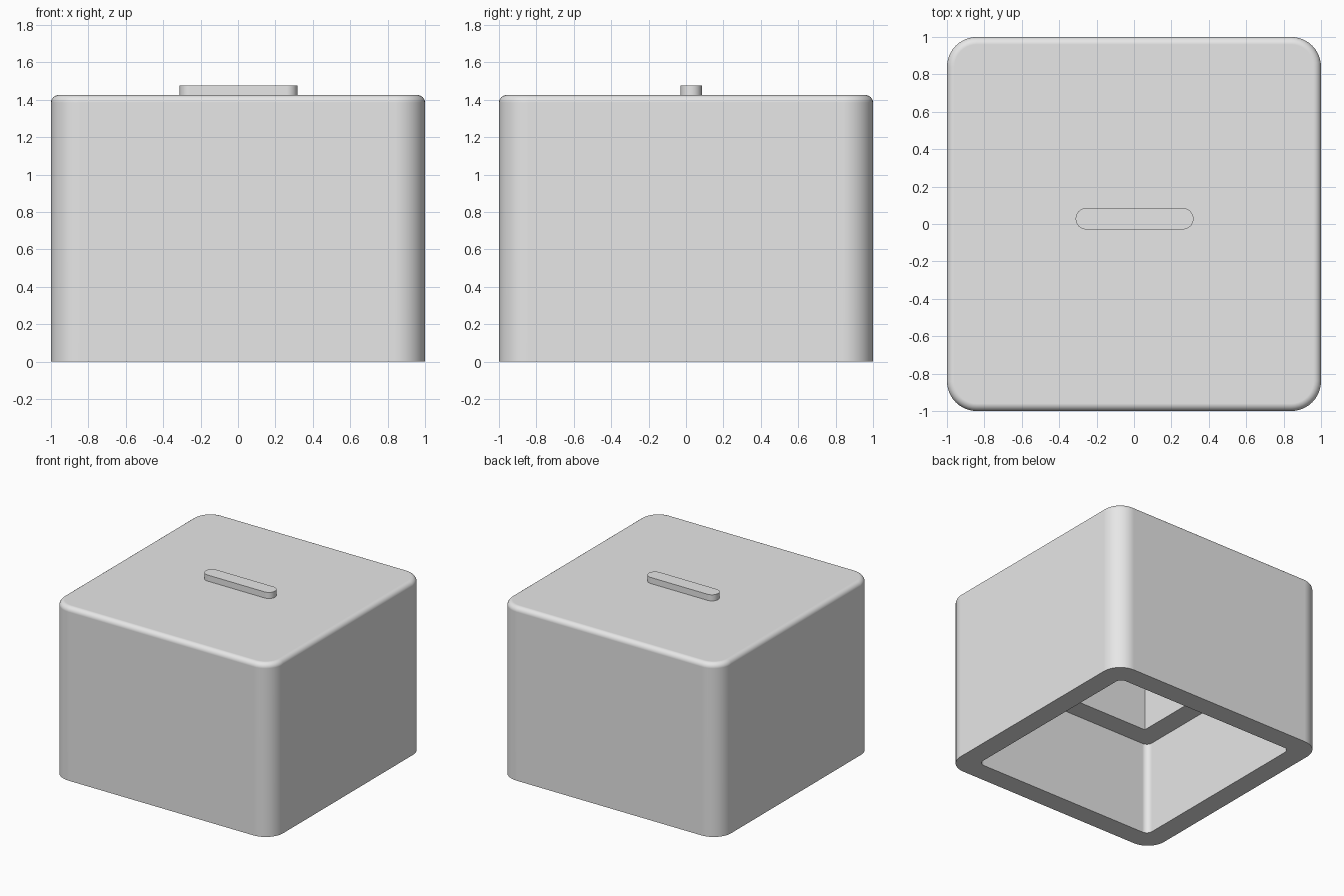
import bpy, bmesh, math

cube = bpy.data.objects.get("Cube")
if cube:
    bpy.data.objects.remove(cube, do_unlink=True)

grey = bpy.data.materials.new("light grey")
grey.use_nodes = True
grey.diffuse_color = (0.8, 0.8, 0.8, 1)
grey.node_tree.nodes["Principled BSDF"].inputs["Base Color"].default_value = grey.diffuse_color


def rounded_ring(bm, hx, hy, radius, z, steps=10):
    """Ring of vertices around a rounded rectangle."""
    ring = []
    for i, (sx, sy) in enumerate([(1, 1), (-1, 1), (-1, -1), (1, -1)]):
        for k in range(steps + 1):
            a = math.pi / 2 * (i + k / steps)
            ring.append(bm.verts.new((sx * (hx - radius) + radius * math.cos(a),
                                      sy * (hy - radius) + radius * math.sin(a), z)))
    return ring


def loft(name, sections, location=(0, 0, 0)):
    """Skin a stack of rounded rectangles and close both ends."""
    bm = bmesh.new()
    rings = [rounded_ring(bm, *s) for s in sections]
    for low, high in zip(rings, rings[1:]):
        for i in range(len(low)):
            j = (i + 1) % len(low)
            bm.faces.new((low[i], low[j], high[j], high[i]))
    bm.faces.new(rings[0][::-1])
    bm.faces.new(rings[-1])
    bmesh.ops.remove_doubles(bm, verts=bm.verts, dist=0.0001)
    bmesh.ops.recalc_face_normals(bm, faces=bm.faces)
    mesh = bpy.data.meshes.new(name)
    bm.to_mesh(mesh)
    bm.free()
    mesh.materials.append(grey)
    obj = bpy.data.objects.new(name, mesh)
    obj.location = location
    bpy.context.collection.objects.link(obj)
    bpy.ops.object.select_all(action="DESELECT")
    obj.select_set(True)
    bpy.context.view_layer.objects.active = obj
    bpy.ops.object.shade_smooth_by_angle(angle=math.radians(30))
    obj.modifiers.new("Weighted Normal", "WEIGHTED_NORMAL").keep_sharp = True
    return obj


# Hollow cover: from the inner ceiling down the stepped cavity, then up the outside
HEIGHT, CORNER, EDGE = 1.425, 0.16, 0.04
cavity, upper = 0.83, 0.66
ledge, ceiling = 0.77, 1.26
sections = [
    (upper, upper, 0, ceiling),
    (upper, upper, 0, ledge),
    (cavity, cavity, 0.05, ledge),
    (cavity, cavity, 0.05, 0),
    (1, 1, CORNER, 0),
]
for k in range(7):
    a = math.pi / 2 * k / 6
    inset = EDGE * (1 - math.cos(a))
    sections.append((1 - inset, 1 - inset, CORNER - inset,
                     HEIGHT - EDGE + EDGE * math.sin(a)))
loft("hollow_cover", sections)

# Slim raised bar on top
loft("top_bar", [(0.315, 0.057, 0.057, 0), (0.315, 0.057, 0.057, 0.055)],
     (0.003, 0.028, HEIGHT - 0.005))
